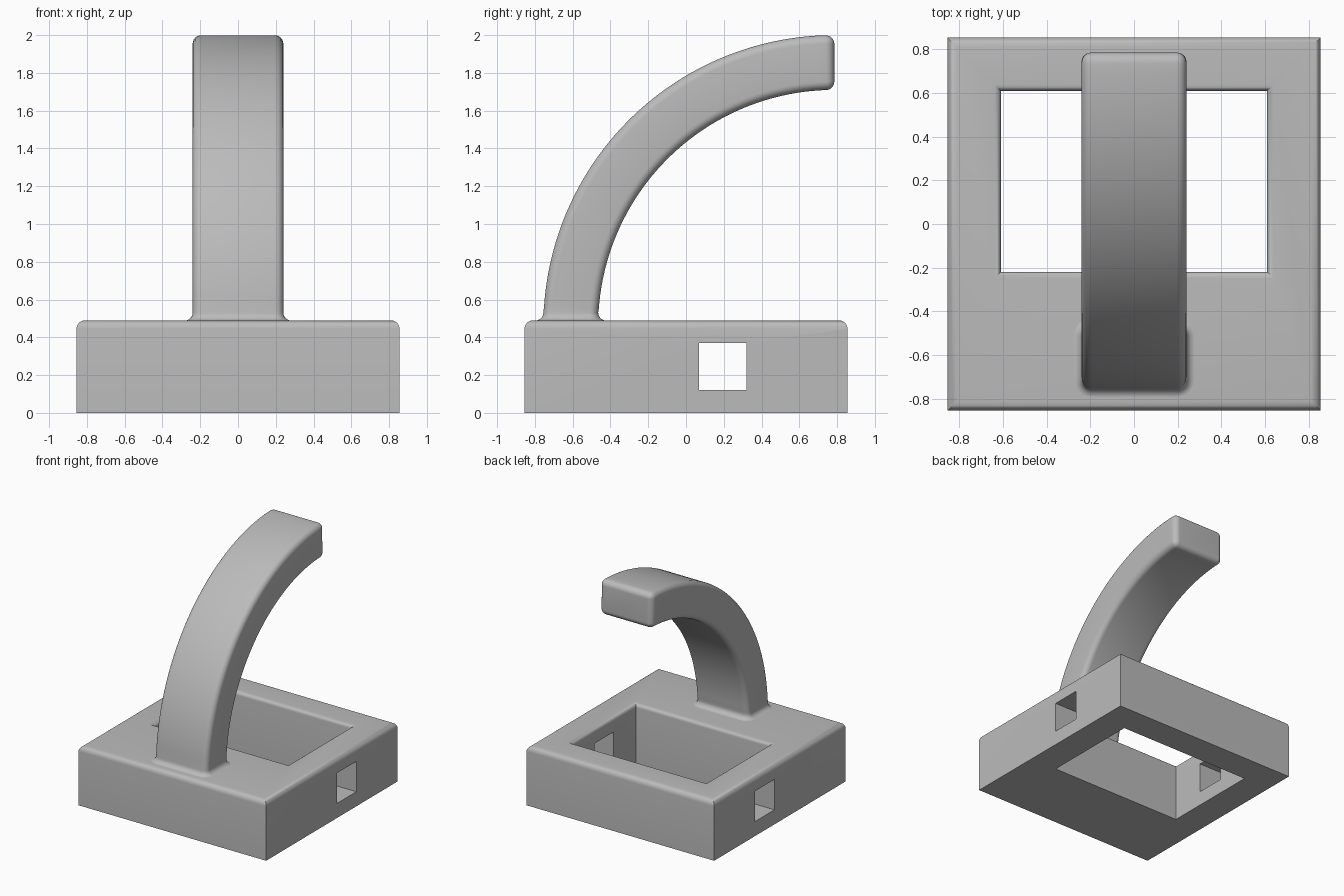
import bpy, bmesh, math
from mathutils import Vector

if "Cube" in bpy.data.objects:
    bpy.data.objects.remove(bpy.data.objects["Cube"])

grey = bpy.data.materials.new("neutral grey")
grey.diffuse_color = (0.5, 0.5, 0.5, 1)
grey.use_nodes = True
grey.node_tree.nodes["Principled BSDF"].inputs["Base Color"].default_value = grey.diffuse_color


def add_object(name, bm, smooth=True):
    bmesh.ops.recalc_face_normals(bm, faces=bm.faces)
    mesh = bpy.data.meshes.new(name)
    bm.to_mesh(mesh)
    bm.free()
    mesh.materials.append(grey)
    ob = bpy.data.objects.new(name, mesh)
    bpy.context.collection.objects.link(ob)
    if smooth:
        bpy.ops.object.select_all(action='DESELECT')
        bpy.context.view_layer.objects.active = ob
        ob.select_set(True)
        bpy.ops.object.shade_smooth_by_angle(angle=math.radians(35))
    return ob


# Base: square block with a rectangular opening right through it
HALF, TOP = 0.855, 0.49
bm = bmesh.new()


def rect(x, y0, y1, z):
    return [bm.verts.new(p) for p in ((-x, y0, z), (x, y0, z), (x, y1, z), (-x, y1, z))]


outer = [rect(HALF, -HALF, HALF, z) for z in (0, TOP)]
inner = [rect(0.61, -0.22, 0.61, z) for z in (0, TOP)]
loops = [outer[0], outer[1], inner[1], inner[0]]
for a, b in zip(loops, loops[1:] + loops[:1]):
    for i in range(4):
        j = (i + 1) % 4
        bm.faces.new((a[i], a[j], b[j], b[i]))


# Rounded top edges, outside and around the opening
def round_loop(loop, radius):
    edges = [bm.edges.get((loop[i], loop[(i + 1) % 4])) for i in range(4)]
    bmesh.ops.bevel(bm, geom=edges, offset=radius, segments=6, profile=0.5, affect='EDGES')


round_loop(outer[1], 0.045)
round_loop(inner[1], 0.03)
base = add_object("base", bm)

# Square window through both side walls
bm = bmesh.new()
bmesh.ops.create_cube(bm, size=1)
for v in bm.verts:
    v.co = (v.co.x * 2, 0.195 + v.co.y * 0.25, 0.245 + v.co.z * 0.25)
cutter = add_object("window_cutter", bm, False)
cutter.hide_render = True
cutter.hide_set(True)
cut = base.modifiers.new("side windows", 'BOOLEAN')
cut.operation = 'DIFFERENCE'
cut.solver = 'EXACT'
cut.object = cutter

# Arm: rounded rectangle swept along a quarter circle
CY, CZ, RADIUS = 0.785, 0.46, 1.395
HALF_W, HALF_T, ROUND = 0.24, 0.145, 0.045
bm = bmesh.new()


def section(centre, normal, grow):
    """Ring of vertices across the arm, grown or shrunk by an offset."""
    r = max(ROUND + grow, 0.001)
    ring = []
    for k, (sx, sn) in enumerate(((1, 1), (-1, 1), (-1, -1), (1, -1))):
        for i in range(7):
            a = math.radians(90 * k + 15 * i)
            x = sx * (HALF_W - ROUND) + r * math.cos(a)
            n = sn * (HALF_T - ROUND) + r * math.sin(a)
            ring.append(bm.verts.new(centre + Vector((x, 0, 0)) + normal * n))
    return ring


def arc_point(angle):
    normal = Vector((0, -math.cos(angle), math.sin(angle)))
    return Vector((0, CY, CZ)) + normal * RADIUS, normal


rings = []
# Fillet spreading onto the base
FILLET = 0.042
for i in range(7):
    a = math.radians(15 * i)
    z = TOP - 0.001 + FILLET * (1 - math.cos(a))
    rings.append(section(Vector((0, CY - RADIUS, z)), Vector((0, -1, 0)),
                         FILLET * (1 - math.sin(a))))
# Main curve
start = math.asin((TOP + FILLET + 0.03 - CZ) / RADIUS)
end = math.pi / 2 - ROUND / RADIUS
for i in range(49):
    rings.append(section(*arc_point(start + (end - start) * i / 48), 0))
# Rounded tip
for i in range(1, 7):
    a = math.radians(15 * i)
    p, n = arc_point(end + ROUND * math.sin(a) / RADIUS)
    rings.append(section(p, n, -ROUND * (1 - math.cos(a))))
for a, b in zip(rings, rings[1:]):
    for i in range(len(a)):
        j = (i + 1) % len(a)
        bm.faces.new((a[i], a[j], b[j], b[i]))
bm.faces.new(rings[0])
bm.faces.new(rings[-1])
add_object("curved_arm", bm)
